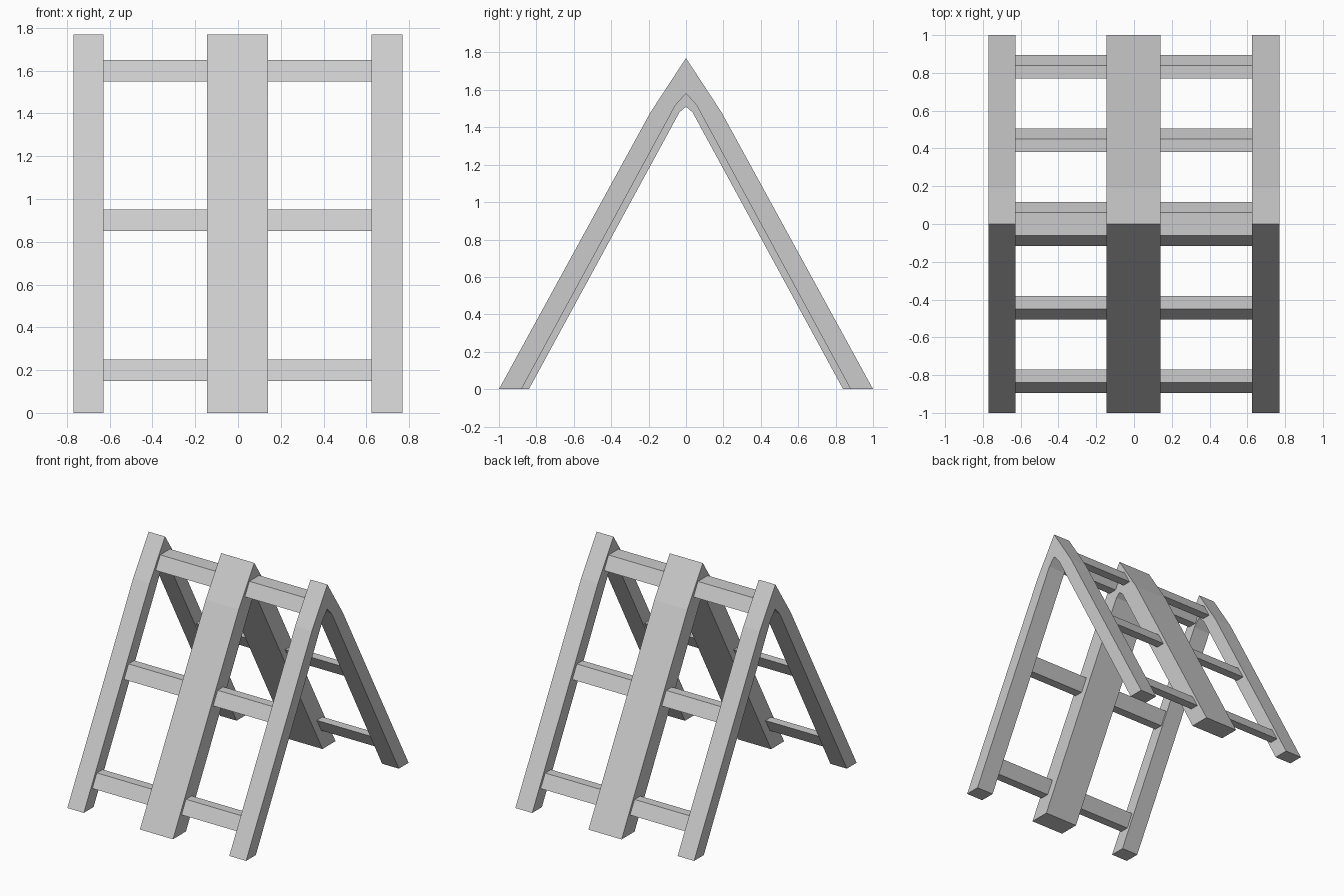
import bpy
import bmesh

cube = bpy.data.objects.get("Cube")
if cube:
    bpy.data.objects.remove(cube, do_unlink=True)

# One light grey for everything
grey = bpy.data.materials.new("light_grey")
grey.use_nodes = True
grey.diffuse_color = (0.6, 0.6, 0.6, 1)
grey.node_tree.nodes["Principled BSDF"].inputs["Base Color"].default_value = (0.6, 0.6, 0.6, 1)


def extrude_profile(name, profile, x0, x1):
    """Prism with a (y, z) profile running along x from x0 to x1."""
    bm = bmesh.new()
    face = bm.faces.new([bm.verts.new((x0, y, z)) for y, z in profile])
    out = bmesh.ops.extrude_face_region(bm, geom=[face])
    moved = [v for v in out["geom"] if isinstance(v, bmesh.types.BMVert)]
    bmesh.ops.translate(bm, verts=moved, vec=(x1 - x0, 0, 0))
    bmesh.ops.recalc_face_normals(bm, faces=bm.faces)
    mesh = bpy.data.meshes.new(name)
    bm.to_mesh(mesh)
    bm.free()
    mesh.materials.append(grey)
    obj = bpy.data.objects.new(name, mesh)
    bpy.context.collection.objects.link(obj)
    return obj


def a_frame(foot, shoulder, inner_top):
    """Folded rail outline: outer edge over the peak, then the inner edge back."""
    outer = [(1, 0), (0.19, 1.48), (0, 1.77)]
    inner = [(foot, 0), shoulder, (0, inner_top)]
    mirror = lambda pts: [(-y, z) for y, z in pts]
    return outer + mirror(outer[1::-1]) + mirror(inner) + inner[1::-1]


# Rails: two slim outer ones and a wide, deeper middle one
side_profile = a_frame(0.88, (0.055, 1.52), 1.58)
extrude_profile("left_rail", side_profile, 0.625, 0.77)
extrude_profile("right_rail", side_profile, -0.77, -0.628)
extrude_profile("middle_rail", a_frame(0.84, (0.035, 1.48), 1.51), -0.145, 0.14)

# Rungs: slanted bars with level tops, between the rails on both slopes
depth, height = 0.07, 0.1
for level, z in (("lower", 0.15), ("middle", 0.85), ("upper", 1.55)):
    bottom = 0.895 - (z - 0.15) * 0.557
    top = bottom - 0.055
    for end, s in (("front", -1), ("back", 1)):
        profile = [(s * bottom, z), (s * top, z + height),
                   (s * (top - depth), z + height), (s * (bottom - depth), z)]
        for side, x0, x1 in (("left", 0.13, 0.635), ("right", -0.635, -0.13)):
            extrude_profile(f"{end}_{level}_{side}_rung", profile, x0, x1)
